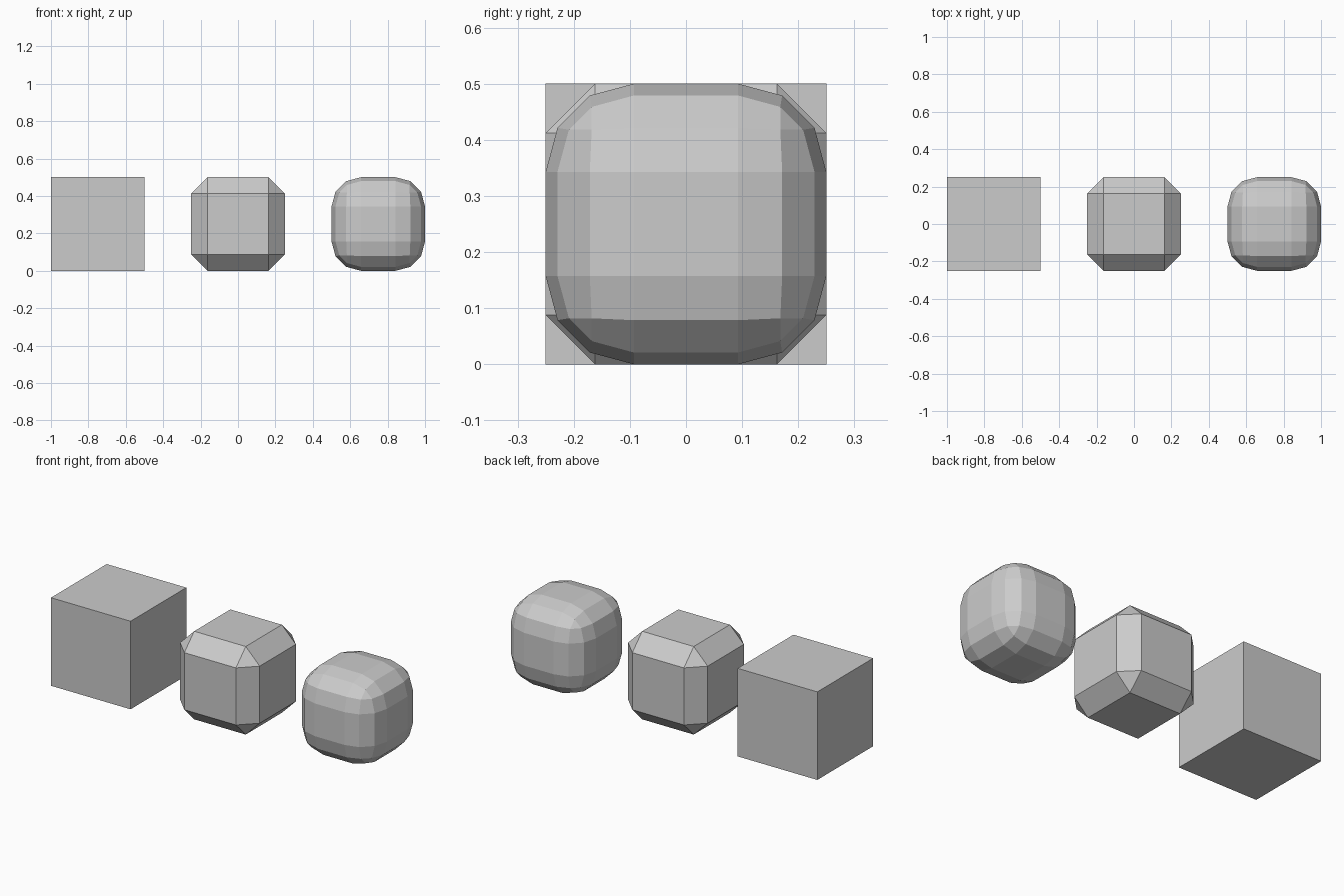
import bpy

if "Cube" in bpy.data.objects:
    bpy.data.objects.remove(bpy.data.objects["Cube"])


def cube(name, x, bevel=0.0, segments=1):
    """Half-unit cube standing on the ground, optionally bevelled."""
    bpy.ops.mesh.primitive_cube_add(size=0.5, location=(x, 0, 0.25))
    obj = bpy.context.object
    obj.name = name
    if bevel:
        mod = obj.modifiers.new("edge_bevel", 'BEVEL')
        mod.offset_type = 'OFFSET'
        mod.width = bevel
        mod.segments = segments
        mod.limit_method = 'NONE'
    return obj


# Three cubes in a row, from sharp to rounded
cube("sharp_cube", -0.75)
cube("chamfered_cube", 0.0, 0.088, 1)
cube("rounded_cube", 0.75, 0.157, 3)
